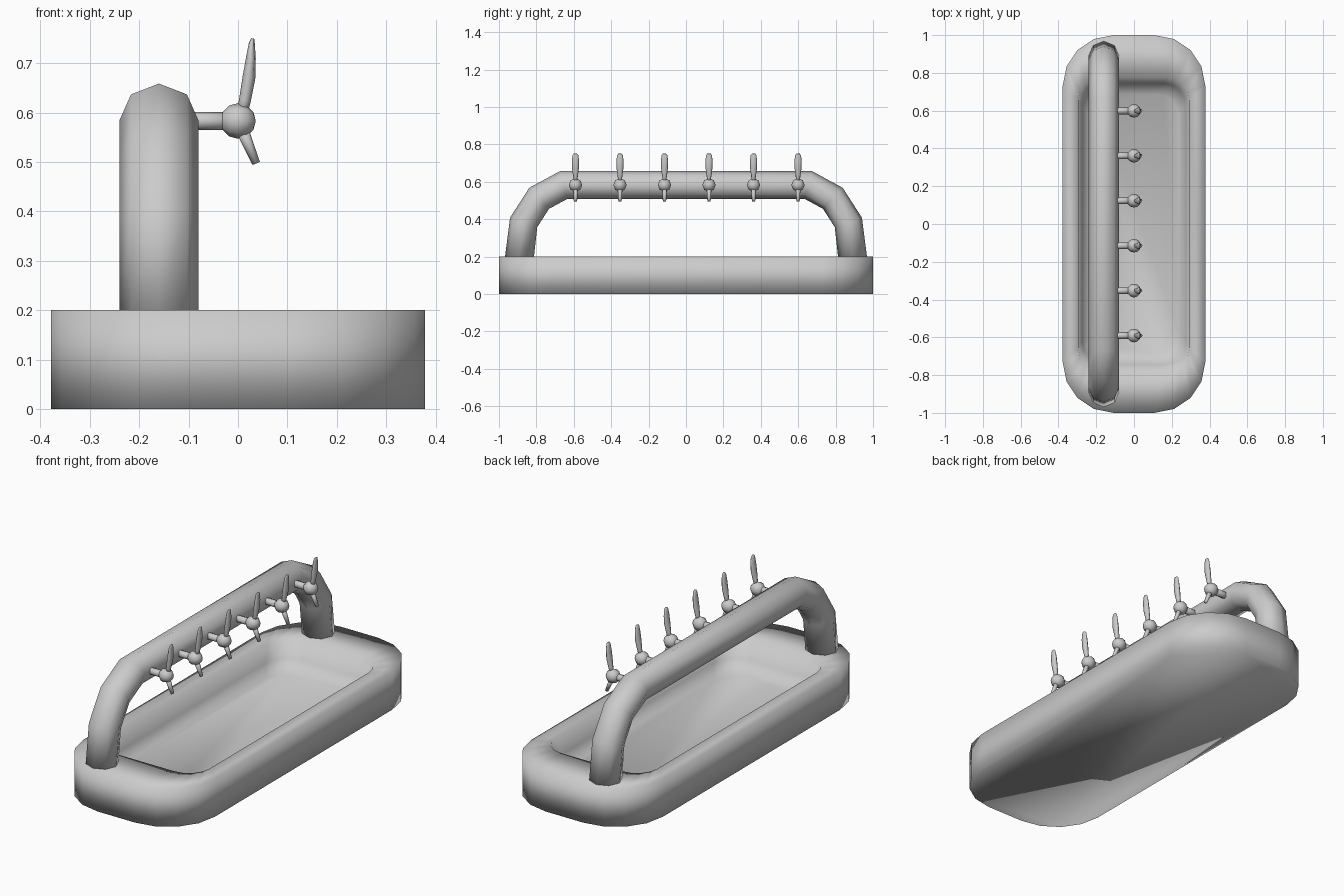
import bpy, bmesh
from math import sin, cos, pi
from mathutils import Vector

if "Cube" in bpy.data.objects:
    bpy.data.objects.remove(bpy.data.objects["Cube"])


def skin(name, rings):
    """Bridge matching rings into a capped, smooth-shaded solid."""
    bm = bmesh.new()
    loops = [[bm.verts.new(p) for p in ring] for ring in rings]
    n = len(loops[0])
    for a, b in zip(loops, loops[1:]):
        for i in range(n):
            j = (i + 1) % n
            bm.faces.new((a[i], a[j], b[j], b[i]))
    bm.faces.new(loops[0][::-1])
    bm.faces.new(loops[-1])
    bmesh.ops.recalc_face_normals(bm, faces=bm.faces)
    for f in bm.faces:
        f.smooth = True
    mesh = bpy.data.meshes.new(name)
    bm.to_mesh(mesh)
    bm.free()
    obj = bpy.data.objects.new(name, mesh)
    bpy.context.collection.objects.link(obj)
    return obj


def rounded_rect(hx, hy, r, z, segs=4):
    ring = []
    for k, (sx, sy) in enumerate(((1, 1), (-1, 1), (-1, -1), (1, -1))):
        for i in range(segs + 1):
            a = (k + i / segs) * pi / 2
            ring.append((sx * (hx - r) + r * cos(a), sy * (hy - r) + r * sin(a), z))
    return ring


def tube(name, path, radii, side, sides=8):
    """Sweep an ellipse (radius along side, radius across it) along a planar path."""
    pts = [Vector(p) for p in path]
    side = Vector(side)
    rings = []
    for i, p in enumerate(pts):
        tangent = Vector((0, 0, 0))
        if i > 0:
            tangent += (p - pts[i - 1]).normalized()
        if i < len(pts) - 1:
            tangent += (pts[i + 1] - p).normalized()
        across = tangent.normalized().cross(side)
        ru, rv = radii[i]
        rings.append([p + side * ru * cos(2 * pi * k / sides) + across * rv * sin(2 * pi * k / sides)
                      for k in range(sides)])
    return skin(name, rings)


# Trough with a hollow basin
skin("trough", [
    rounded_rect(0.378, 1.0, 0.27, 0.0),
    rounded_rect(0.378, 1.0, 0.27, 0.2),
    rounded_rect(0.295, 0.775, 0.12, 0.2),
    rounded_rect(0.275, 0.745, 0.12, 0.11),
    rounded_rect(0.235, 0.69, 0.12, 0.06),
])

# Arched supply pipe, mirrored about the middle
half = [(0.892, 0.185), (0.868, 0.383), (0.785, 0.512), (0.652, 0.584)]
arch = [(-0.16, -y, z) for y, z in half] + [(-0.16, y, z) for y, z in reversed(half)]
tube("supply_pipe", arch, [(0.08, 0.077)] * len(arch), (1, 0, 0))

# Row of six taps: stem, hub, lever and spout
for i in range(6):
    y = (i - 2.5) * 0.238 + 0.004
    tube(f"tap_stem_{i + 1}", [(-0.13, y, 0.583), (0, y, 0.583)], [(0.018, 0.018)] * 2, (0, 1, 0))

    bpy.ops.mesh.primitive_uv_sphere_add(segments=8, ring_count=6, radius=0.036,
                                         location=(0, y, 0.583), rotation=(0, pi / 2, 0))
    hub = bpy.context.object
    hub.name = f"tap_hub_{i + 1}"
    bpy.ops.object.shade_smooth()

    tube(f"tap_lever_{i + 1}",
         [(0.008, y, 0.595), (0.014, y, 0.625), (0.022, y, 0.67), (0.026, y, 0.71),
          (0.028, y, 0.741), (0.03, y, 0.75)],
         [(0.009, 0.011), (0.012, 0.012), (0.018, 0.013), (0.019, 0.010),
          (0.016, 0.006), (0.010, 0.003)], (0, 1, 0))

    tube(f"tap_spout_{i + 1}", [(0.004, y, 0.575), (0.037, y, 0.497)],
         [(0.014, 0.014), (0.009, 0.008)], (0, 1, 0))
